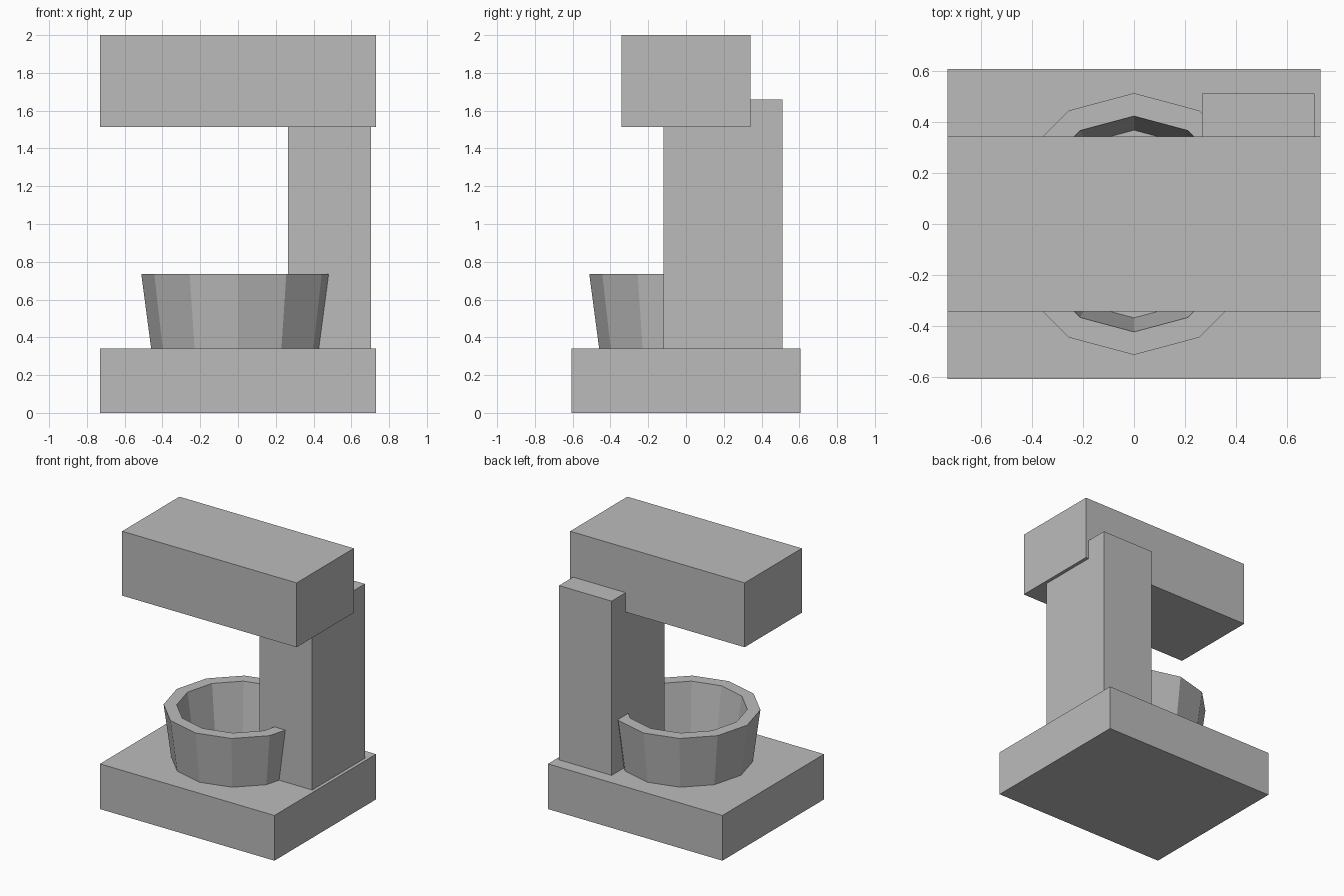
import bpy
import bmesh
from math import sin, cos, pi

if "Cube" in bpy.data.objects:
    bpy.data.objects.remove(bpy.data.objects["Cube"], do_unlink=True)

# One plain grey for every part
grey = bpy.data.materials.new("plain_grey")
grey.use_nodes = True
colour = (0.5, 0.5, 0.5, 1)
grey.diffuse_color = colour
grey.node_tree.nodes["Principled BSDF"].inputs["Base Color"].default_value = colour


def finish(name, bm):
    bmesh.ops.recalc_face_normals(bm, faces=bm.faces)
    mesh = bpy.data.meshes.new(name)
    bm.to_mesh(mesh)
    bm.free()
    mesh.materials.append(grey)
    obj = bpy.data.objects.new(name, mesh)
    bpy.context.collection.objects.link(obj)
    return obj


def box(name, low, high):
    bm = bmesh.new()
    bmesh.ops.create_cube(bm, size=1)
    for v in bm.verts:
        v.co = [(a + b) / 2 + c * (b - a) for a, b, c in zip(low, high, v.co)]
    return finish(name, bm)


def lathe(name, profile, sides):
    """Flat-sided vessel from (radius, height) rings, capped at both ends."""
    bm = bmesh.new()
    rings = [[bm.verts.new((r * cos(2 * pi * i / sides), r * sin(2 * pi * i / sides), z))
              for i in range(sides)] for r, z in profile]
    for a, b in zip(rings, rings[1:]):
        for i in range(sides):
            j = (i + 1) % sides
            bm.faces.new((a[i], a[j], b[j], b[i]))
    bm.faces.new(rings[0])
    bm.faces.new(rings[-1])
    return finish(name, bm)


# Stand: base slab, offset column and overhanging head
box("base", (-0.73, -0.607, 0), (0.73, 0.607, 0.342))
box("column", (0.265, -0.12, 0.342), (0.705, 0.51, 1.66))
box("head", (-0.73, -0.342, 1.513), (0.73, 0.342, 2))

# Twelve-sided bowl, outside up to the rim and down to the inner floor
lathe("bowl", [(0.46, 0.342), (0.512, 0.735), (0.422, 0.735), (0.367, 0.35)], 12)
